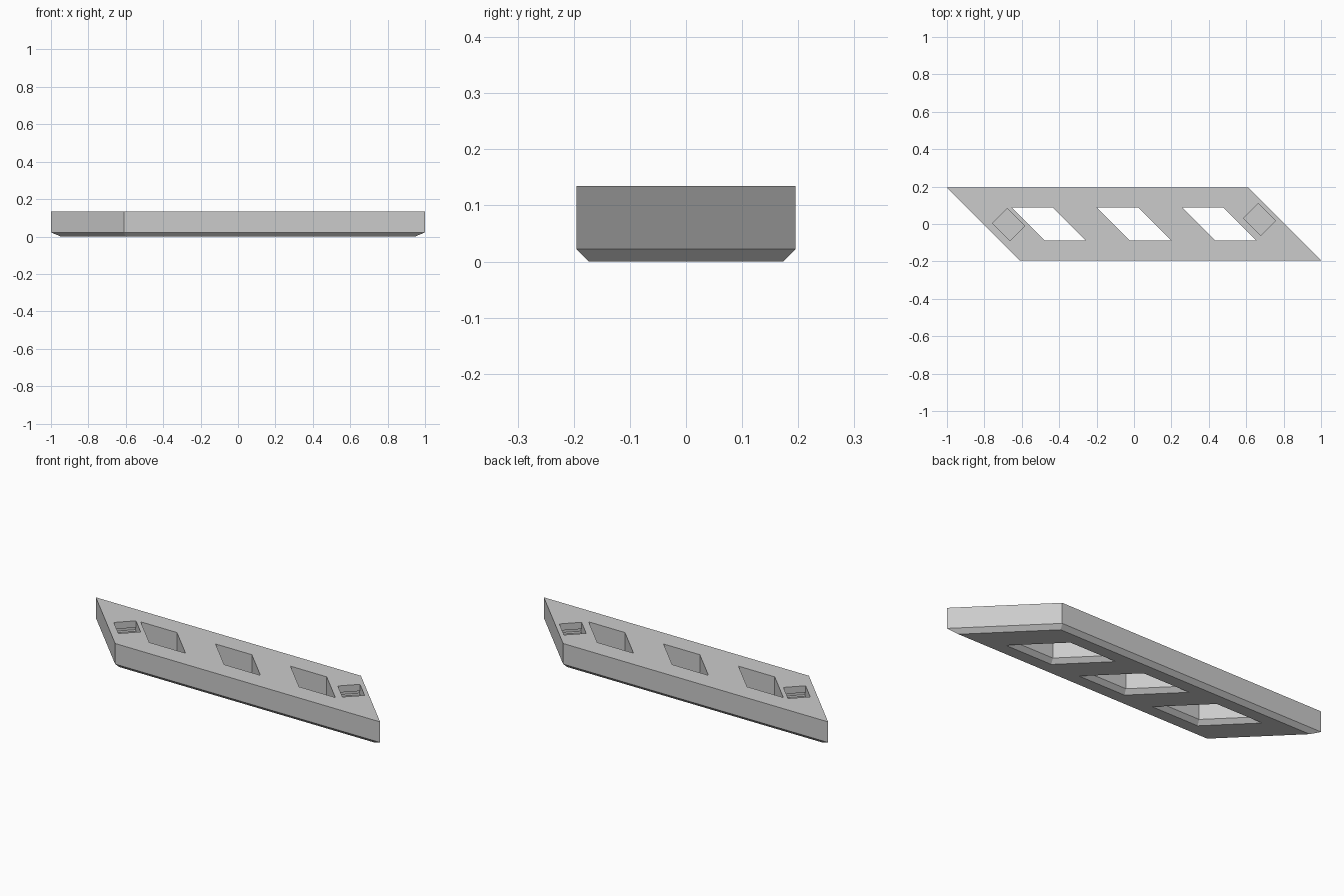
import bpy, bmesh, math
from mathutils import Matrix

cube = bpy.data.objects.get("Cube")
if cube:
    bpy.data.objects.remove(cube, do_unlink=True)

HEIGHT = 0.135
CHAMFER = 0.022

grey = bpy.data.materials.new("plain grey")
grey.use_nodes = True
colour = (0.6, 0.6, 0.6, 1)
grey.diffuse_color = colour
grey.node_tree.nodes["Principled BSDF"].inputs["Base Color"].default_value = colour


def make_object(name, bm):
    bmesh.ops.recalc_face_normals(bm, faces=bm.faces)
    mesh = bpy.data.meshes.new(name)
    bm.to_mesh(mesh)
    bm.free()
    mesh.materials.append(grey)
    obj = bpy.data.objects.new(name, mesh)
    bpy.context.collection.objects.link(obj)
    return obj


def slanted_prism(name, half_x, half_y, levels, centre_x=0.0):
    """Parallelogram prism with 45 degree ends; levels are (z, inset) pairs."""
    bm = bmesh.new()
    rings = []
    for z, inset in levels:
        hx, hy = half_x - inset * math.sqrt(2), half_y - inset
        rings.append([bm.verts.new((centre_x + sx * hx - sy * hy, sy * hy, z))
                      for sx, sy in ((-1, -1), (1, -1), (1, 1), (-1, 1))])
    bm.faces.new(rings[0])
    bm.faces.new(rings[-1])
    for low, high in zip(rings, rings[1:]):
        for i in range(4):
            j = (i + 1) % 4
            bm.faces.new((low[i], low[j], high[j], high[i]))
    return make_object(name, bm)


def diagonal_box(name, x, y, length, width, bottom, top):
    """Box whose length runs parallel to the slanted ends."""
    bm = bmesh.new()
    place = (Matrix.Translation((x, y, (bottom + top) / 2))
             @ Matrix.Rotation(-math.pi / 4, 4, 'Z')
             @ Matrix.Diagonal((length, width, top - bottom, 1)))
    bmesh.ops.create_cube(bm, size=1, matrix=place)
    return make_object(name, bm)


# Plate with a chamfered lower edge
plate = slanted_prism("slanted_plate", 0.805, 0.195,
                      [(0, CHAMFER), (CHAMFER, 0), (HEIGHT, 0)])

# Three through windows, flared at the underside
cutters = [slanted_prism("window_cutter", 0.11, 0.087,
                         [(-0.01, -CHAMFER - 0.01), (CHAMFER, 0), (0.2, 0)], x)
           for x in (-0.455, 0, 0.455)]

# Blind end pockets, each with a snap groove in its two end walls
for x, y in ((-0.671, -0.003), (0.671, 0.024)):
    cutters.append(diagonal_box("pocket_cutter", x, y, 0.132, 0.112, 0.035, 0.2))
    cutters.append(diagonal_box("groove_cutter", x, y, 0.168, 0.112, 0.078, 0.098))

for cutter in cutters:
    cutter.hide_render = True
    mod = plate.modifiers.new("cut", 'BOOLEAN')
    mod.operation = 'DIFFERENCE'
    mod.solver = 'EXACT'
    mod.object = cutter

# Bake the cuts and drop the cutters
bpy.context.view_layer.update()
graph = bpy.context.evaluated_depsgraph_get()
result = bpy.data.meshes.new_from_object(plate.evaluated_get(graph))
plate.modifiers.clear()
plate.data = result
for cutter in cutters:
    bpy.data.objects.remove(cutter, do_unlink=True)
plate.data.materials.clear()
plate.data.materials.append(grey)
for face in plate.data.polygons:
    face.material_index = 0
